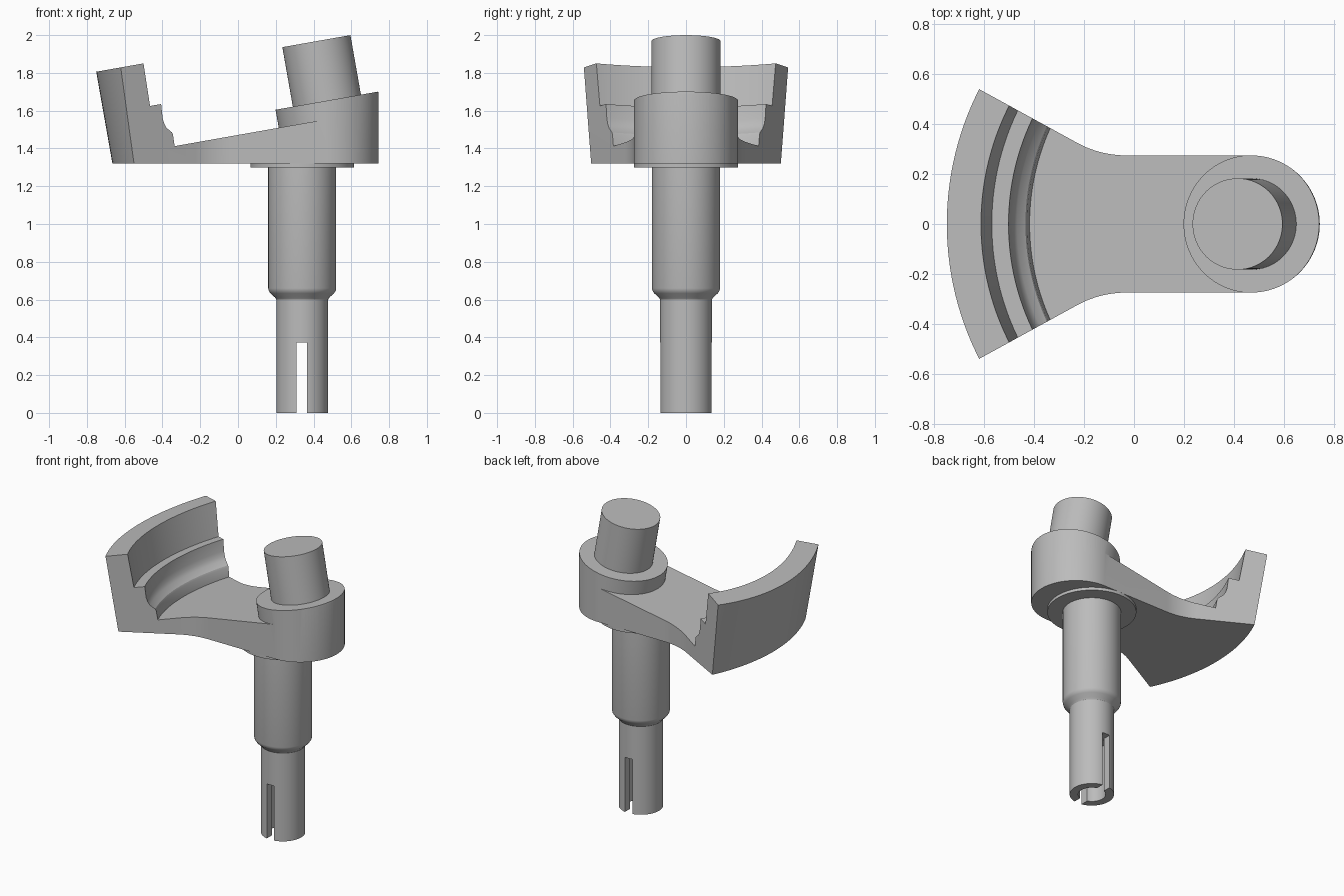
import bpy, bmesh, math
from mathutils import Matrix

if "Cube" in bpy.data.objects:
    bpy.data.objects.remove(bpy.data.objects["Cube"])

TILT = math.radians(10)
PIN_TOP = (0.415, 0, 1.968)      # where the tilted axis leaves the pin
SHAFT_X = 0.34

grey = bpy.data.materials.new("grey metal")
grey.diffuse_color = (0.5, 0.5, 0.5, 1)
grey.use_nodes = True
grey.node_tree.nodes["Principled BSDF"].inputs["Base Color"].default_value = grey.diffuse_color


def add_object(name, bm):
    bmesh.ops.recalc_face_normals(bm, faces=bm.faces)
    me = bpy.data.meshes.new(name)
    bm.to_mesh(me)
    bm.free()
    me.materials.append(grey)
    ob = bpy.data.objects.new(name, me)
    bpy.context.collection.objects.link(ob)
    return ob


def lathe(name, profile, matrix, steps=128):
    """Closed solid turned from (radius, height) points; both ends lie on the axis."""
    bm = bmesh.new()
    rings = []
    for r, h in profile:
        if r == 0:
            rings.append([bm.verts.new((0, 0, h))] * steps)
        else:
            rings.append([bm.verts.new((r * math.cos(2 * math.pi * i / steps),
                                        r * math.sin(2 * math.pi * i / steps), h))
                          for i in range(steps)])
    for a, b in zip(rings, rings[1:]):
        for i in range(steps):
            j = (i + 1) % steps
            bm.faces.new(dict.fromkeys((a[i], a[j], b[j], b[i])))
    bm.transform(matrix)
    return add_object(name, bm)


def prism(name, outline, z0, z1):
    bm = bmesh.new()
    face = bm.faces.new([bm.verts.new((x, y, z0)) for x, y in outline])
    top = bmesh.ops.extrude_face_region(bm, geom=[face])["geom"]
    for v in top:
        if isinstance(v, bmesh.types.BMVert):
            v.co.z = z1
    return add_object(name, bm)


def boolean(target, cutter, operation):
    mod = target.modifiers.new("cut", "BOOLEAN")
    mod.object, mod.operation, mod.solver = cutter, operation, "EXACT"
    bpy.context.view_layer.objects.active = target
    bpy.ops.object.modifier_apply(modifier=mod.name)
    bpy.data.objects.remove(cutter)


tilted = Matrix.Translation(PIN_TOP) @ Matrix.Rotation(-TILT, 4, "Y")
upright = Matrix.Translation((SHAFT_X, 0, 0))

# Arm, boss and stepped counterweight wall turned about the tilted axis
body = lathe("arm_and_wall", [
    (0, -1.2), (1.176, -1.2), (1.176, 0.043), (1.037, 0.043), (1.033, -0.185),
    (0.965, -0.185), (0.968, -0.26), (0.963, -0.29), (0.953, -0.314),
    (0.924, -0.343), (0.92, -0.355), (0.92, -0.417), (0.276, -0.417),
    (0.276, -0.32), (0, -0.32)], tilted, 180)

# Trim to the plan outline: round end, straight neck, blended fan
half = [(0.47 + 0.275 * math.cos(a), 0.275 * math.sin(a))
        for a in (math.pi / 2 * i / 24 for i in range(1, 25))]
start, corner, end = (-0.03, 0.275), (-0.136, 0.275), (-0.229, 0.326)
for i in range(11):
    t = i / 10
    half.append(tuple((1 - t) ** 2 * p + 2 * t * (1 - t) * q + t * t * s
                      for p, q, s in zip(start, corner, end)))
half.append((-0.95, 0.721))
outline = [(0.745, 0)] + half + [(x, -y) for x, y in reversed(half)]
boolean(body, prism("outline_cutter", outline, 1.32, 2.3), "INTERSECT")

# Tilted pin
pin = lathe("tilted_pin", [(0, -0.4), (0.183, -0.4), (0.183, 0), (0, 0)], tilted)

# Stepped shaft with collar, bored at the foot
shaft = lathe("shaft", [
    (0, 0.375), (0.085, 0.375), (0.085, 0), (0.137, 0), (0.137, 0.6),
    (0.145, 0.612), (0.168, 0.633), (0.177, 0.646), (0.18, 0.66), (0.18, 1.3),
    (0.275, 1.3), (0.275, 1.32), (0, 1.32)], upright)

# Slot through the shaft foot
slot = [(0.311, -0.3), (0.366, -0.3), (0.366, 0.3), (0.311, 0.3)]
boolean(shaft, prism("slot_cutter", slot, -0.1, 0.373), "DIFFERENCE")

# Smooth shading with crisp edges
for ob in (body, pin, shaft):
    bpy.ops.object.select_all(action="DESELECT")
    ob.select_set(True)
    bpy.context.view_layer.objects.active = ob
    bpy.ops.object.shade_smooth_by_angle(angle=math.radians(25))
